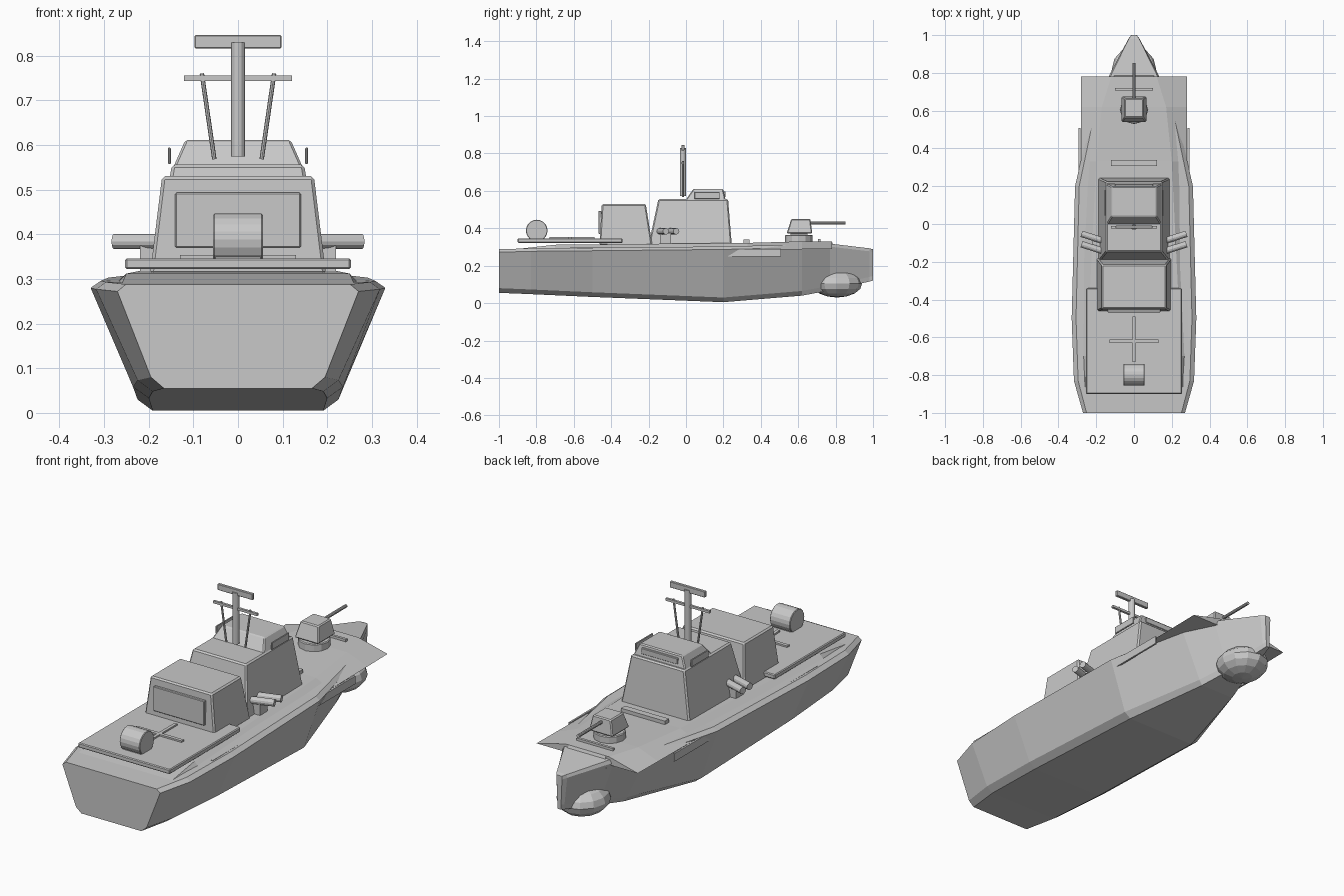
import bpy, bmesh
from mathutils import Vector

cube = bpy.data.objects.get("Cube")
if cube:
    bpy.data.objects.remove(cube, do_unlink=True)

GREY = (0.58, 0.58, 0.58, 1)
mat = bpy.data.materials.new("ship grey")
mat.use_nodes = True
mat.diffuse_color = GREY
mat.node_tree.nodes["Principled BSDF"].inputs["Base Color"].default_value = GREY


def finish(name, bm, bevel=0):
    bmesh.ops.recalc_face_normals(bm, faces=bm.faces)
    me = bpy.data.meshes.new(name)
    bm.to_mesh(me)
    bm.free()
    me.materials.append(mat)
    ob = bpy.data.objects.new(name, me)
    bpy.context.collection.objects.link(ob)
    if bevel:
        mod = ob.modifiers.new("edge", 'BEVEL')
        mod.width = bevel
        mod.segments = 1
        mod.limit_method = 'ANGLE'
    return ob


def loft(name, rings, bevel=0):
    """Skin a row of equal point rings and cap both ends."""
    bm = bmesh.new()
    loops = [[bm.verts.new(p) for p in ring] for ring in rings]
    n = len(loops[0])
    for a, b in zip(loops, loops[1:]):
        for i in range(n):
            j = (i + 1) % n
            bm.faces.new((a[i], a[j], b[j], b[i]))
    bm.faces.new(loops[0])
    bm.faces.new(loops[-1])
    return finish(name, bm, bevel)


def house(name, z0, z1, base, top, bevel=0.007):
    """Tapered block; base and top are (half width, y min, y max)."""
    def rect(z, r):
        w, a, b = r
        return [(-w, a, z), (w, a, z), (w, b, z), (-w, b, z)]
    return loft(name, [rect(z0, base), rect(z1, top)], bevel)


def box(name, x, y, z, bevel=0):
    bm = bmesh.new()
    bmesh.ops.create_cube(bm, size=1)
    for v in bm.verts:
        v.co = Vector([(r[0] + r[1]) / 2 + c * (r[1] - r[0])
                       for r, c in zip((x, y, z), v.co)])
    return finish(name, bm, bevel)


def rod(name, p, q, radius, sides=12, bevel=0):
    p, q = Vector(p), Vector(q)
    bm = bmesh.new()
    bmesh.ops.create_cone(bm, cap_ends=True, segments=sides,
                          radius1=radius, radius2=radius, depth=(q - p).length)
    turn = (q - p).to_track_quat('Z', 'Y')
    for v in bm.verts:
        v.co = turn @ v.co + (p + q) / 2
    return finish(name, bm, bevel)


# Hull: y, deck half width, deck z, chine half width, bottom z
stations = [(-1, .27, .28, .195, .055), (-.83, .318, .285, .225, .048),
            (-.5, .33, .288, .235, .033), (.2, .312, .295, .225, .005),
            (.62, .217, .305, .11, .04), (.77, .14, .31, .065, .068),
            (.98, .03, .285, .015, .115), (1, .015, .28, .01, .12)]
hull = []
for y, t, zt, b, zb in stations:
    half = [(t * .93, zt + .008), (t, zt - .008), (b, zb + .025), (b * .85, zb)]
    hull.append([(x, y, z) for x, z in half] +
                [(-x, y, z) for x, z in reversed(half)])
loft("hull", hull)

# Raised deck with sloping sides: y, base half width, base z, top half width, top z
deck = [(-.9, .27, .275, .26, .29), (-.7, .28, .28, .25, .312),
        (.33, .28, .285, .2, .322), (.62, .28, .288, .17, .33),
        (.78, .28, .29, .12, .33)]
loft("raised_deck", [[(-b, y, zb), (b, y, zb), (t, y, zt), (-t, y, zt)]
                     for y, b, zb, t, zt in deck])
house("bow_deck", .28, .33, (.12, .75, .8), (.1, .75, .78), 0)

# Bulb under the bow
bm = bmesh.new()
bmesh.ops.create_uvsphere(bm, u_segments=12, v_segments=8, radius=1)
for v in bm.verts:
    v.co = Vector((v.co.x * .12, .807 + v.co.y * .135, .105 + v.co.z * .075))
finish("bow_bulb", bm)

# Aft landing deck, its raised cross and the drum
box("landing_deck", (-.253, .253), (-.9, -.34), (.322, .346), .004)
box("deck_cross_long", (-.008, .008), (-.73, -.49), (.344, .354))
box("deck_cross_wide", (-.13, .13), (-.63, -.612), (.344, .354))
rod("drum", (-.056, -.798, .388), (.056, -.798, .388), .058, 20, .003)
box("drum_foot", (-.05, .05), (-.84, -.756), (.344, .37))

# Superstructure
house("aft_house", .31, .53, (.197, -.463, -.18), (.17, -.45, -.215))
box("aft_door", (-.141, .141), (-.468, -.452), (.37, .493), .003)
house("forward_house", .31, .556, (.19, -.2, .245), (.148, -.148, .225))
house("bridge", .55, .611, (.145, -.003, .212), (.118, .04, .198), .005)
box("bridge_front_window", (-.1, .1), (.198, .212), (.568, .597), .002)

# Mast with antenna, yard and braces
rod("mast", (0, -.017, .574), (0, -.017, .83), .016)
box("radar_bar", (-.097, .097), (-.024, -.009), (.816, .846), .002)
box("yard", (-.121, .121), (-.023, -.011), (.743, .755))

# Paired fittings on both sides
for side, s in (("left", 1), ("right", -1)):
    def span(a, b):
        return tuple(sorted((s * a, s * b)))
    rod(side + "_mast_brace", (s * .053, -.017, .568), (s * .081, -.017, .76), .005, 8)
    box(side + "_bridge_window", span(.15, .157), (.045, .18), (.557, .594), .002)
    for i, y in enumerate((-.088, -.143)):
        rod(f"{side}_launch_tube_{i + 1}", (s * .165, y, .384),
            (s * .278, y + .036, .384), .017, 12)
    box(side + "_launcher_mount", span(.165, .22), (-.14, -.08), (.315, .375))
    box(side + "_deck_strip", span(.285, .295), (-.62, -.31), (.287, .297))
    # Slanted plate on the flank
    loft(side + "_flank_plate",
         [[(s * x, .22, .248), (s * x, .508, .248), (s * x, .508, .288), (s * x, .285, .288)]
          for x in (.284, .293)])

# Foredeck gun and breakwaters
rod("gun_ring", (0, .603, .32), (0, .603, .365), .074, 12, .004)
house("gun_turret", .372, .45, (.066, .538, .675), (.05, .563, .665), .005)
box("gun_neck", (-.045, .045), (.56, .65), (.36, .38))
rod("gun_barrel", (0, .65, .428), (0, .852, .428), .008, 10)
box("breakwater", (-.1, .1), (.707, .72), (.325, .342))
box("foredeck_hatch", (-.121, .121), (.308, .34), (.318, .34))
